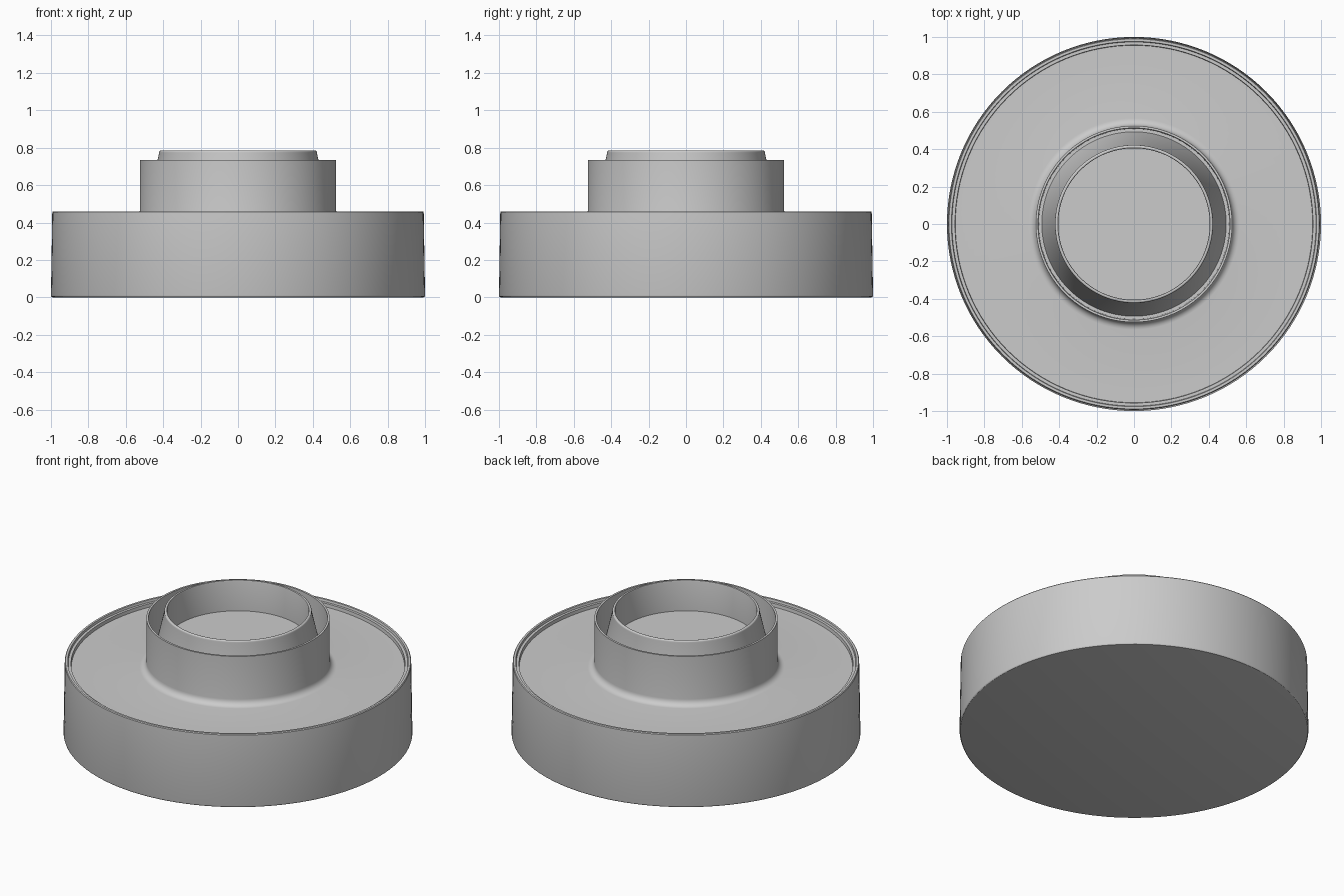
import bpy, bmesh, math

if "Cube" in bpy.data.objects:
    bpy.data.objects.remove(bpy.data.objects["Cube"])

SEGMENTS = 128


def lathe(name, profile):
    """Revolve an (r, z) profile around z into a smooth-shaded object."""
    bm = bmesh.new()
    verts = [bm.verts.new((r, 0, z)) for r, z in profile]
    edges = [bm.edges.new(pair) for pair in zip(verts, verts[1:])]
    bmesh.ops.spin(bm, geom=verts + edges, cent=(0, 0, 0), axis=(0, 0, 1),
                   angle=math.tau, steps=SEGMENTS, use_duplicate=False)
    bmesh.ops.remove_doubles(bm, verts=bm.verts, dist=1e-5)
    bmesh.ops.recalc_face_normals(bm, faces=bm.faces)
    mesh = bpy.data.meshes.new(name)
    bm.to_mesh(mesh)
    bm.free()
    # make sure the normals point outwards: the topmost flat faces look up
    top = max(mesh.polygons, key=lambda p: p.center.z)
    if top.normal.z < 0:
        mesh.flip_normals()
    obj = bpy.data.objects.new(name, mesh)
    bpy.context.collection.objects.link(obj)
    bpy.ops.object.select_all(action='DESELECT')
    obj.select_set(True)
    bpy.context.view_layer.objects.active = obj
    bpy.ops.object.shade_smooth_by_angle(angle=math.radians(30))
    return obj


def arc(cr, cz, radius, start, end, steps=6):
    """Points of a circular arc, angles in degrees."""
    return [(cr + radius * math.cos(math.radians(start + (end - start) * i / steps)),
             cz + radius * math.sin(math.radians(start + (end - start) * i / steps)))
            for i in range(steps + 1)]


# Base disc with stepped rim, recessed deck and neck rising through a fillet
base_profile = [(0, 0), (0.99, 0)]
base_profile += arc(0.99, 0.01, 0.01, -90, 0, 3)[1:]
base_profile += [(0.993, 0.455), (0.989, 0.46), (0.976, 0.46),
                 (0.973, 0.446), (0.957, 0.446), (0.955, 0.425)]
base_profile += arc(0.565, 0.465, 0.04, 270, 180)
base_profile += [(0.525, 0.735), (0.513, 0.735), (0.509, 0.46), (0.493, 0.46)]
lathe("base_and_neck", base_profile)

# Tapered inner ring with rounded lip and a sunken floor
ring_profile = [(0.493, 0.46), (0.422, 0.77)]
ring_profile += arc(0.4125, 0.775, 0.01, 10, 90, 4)
ring_profile += [(0.407, 0.783), (0.405, 0.775), (0.405, 0.59), (0, 0.59)]
lathe("inner_ring", ring_profile)
